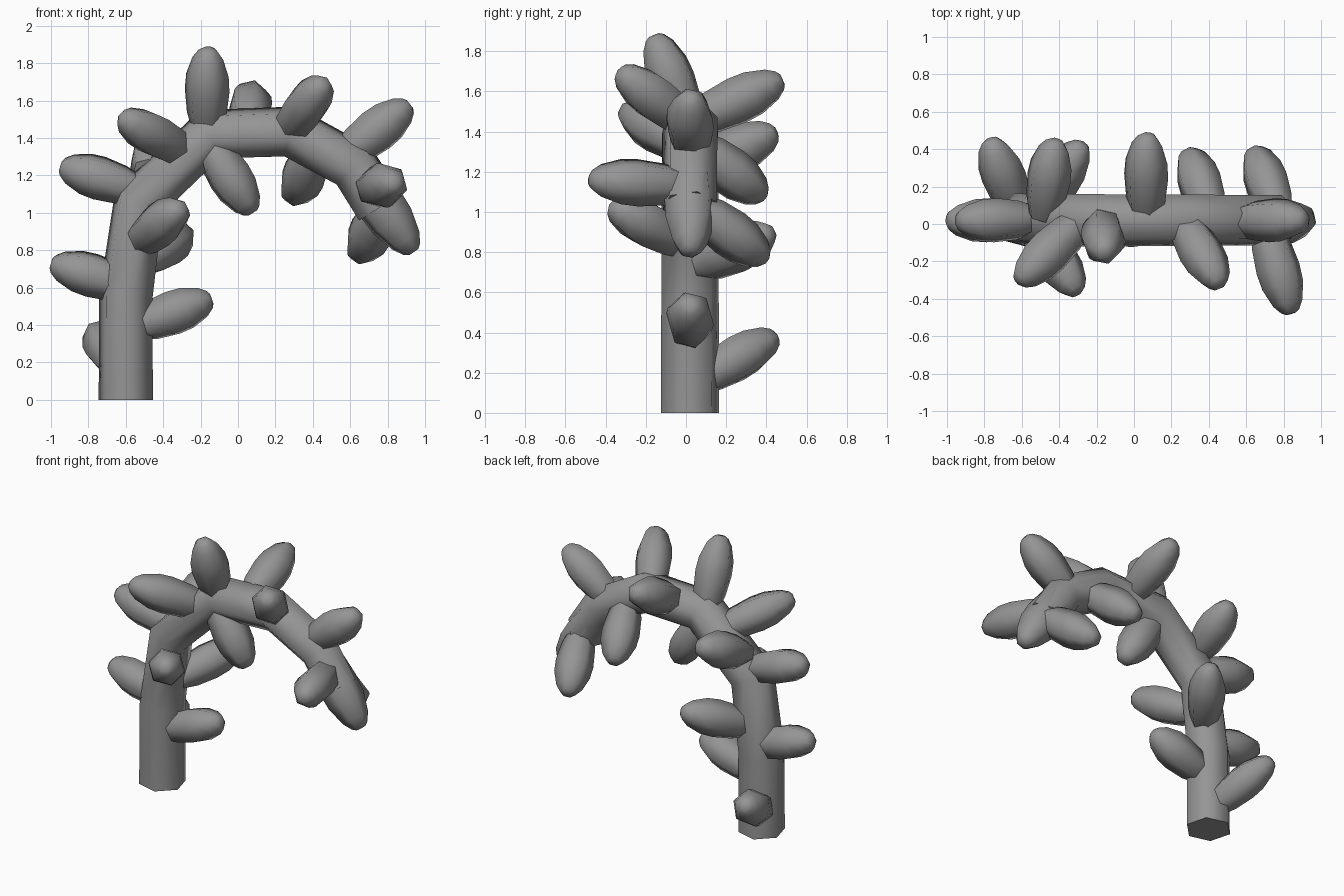
import bpy, bmesh, math
from mathutils import Vector, Matrix

if "Cube" in bpy.data.objects:
    bpy.data.objects.remove(bpy.data.objects["Cube"])

grey = bpy.data.materials.new("plain_grey")
grey.use_nodes = True
grey.diffuse_color = (0.3, 0.3, 0.3, 1)
grey.node_tree.nodes["Principled BSDF"].inputs["Base Color"].default_value = (0.3, 0.3, 0.3, 1)

SIDES = 6


def loft(name, rings, angle):
    """Skin a list of point rings, cap both ends and smooth the sides."""
    bm = bmesh.new()
    loops = [[bm.verts.new(p) for p in ring] for ring in rings]
    for a, b in zip(loops, loops[1:]):
        for i in range(SIDES):
            j = (i + 1) % SIDES
            bm.faces.new((a[i], a[j], b[j], b[i]))
    bm.faces.new(loops[0][::-1])
    bm.faces.new(loops[-1])
    bmesh.ops.recalc_face_normals(bm, faces=bm.faces[:])
    mesh = bpy.data.meshes.new(name)
    bm.to_mesh(mesh)
    bm.free()
    mesh.materials.append(grey)
    obj = bpy.data.objects.new(name, mesh)
    bpy.context.collection.objects.link(obj)
    bpy.ops.object.select_all(action='DESELECT')
    obj.select_set(True)
    bpy.context.view_layer.objects.active = obj
    bpy.ops.object.shade_smooth_by_angle(angle=math.radians(angle))
    return obj


def circle(radius, height=0.0, phase=math.pi / 4):
    step = math.tau / SIDES
    return [Vector((radius * math.cos(phase + i * step),
                    radius * math.sin(phase + i * step), height)) for i in range(SIDES)]


# Arching stem: a six-sided tube mitred at each bend in the xz plane
path = [(-.6, 0), (-.6, .55), (-.53, 1.06), (-.15, 1.42), (.28, 1.435), (.62, 1.25), (.76, 1.03)]
points = [Vector((x, .02, z)) for x, z in path]
rings = []
for i, p in enumerate(points):
    before = (p - points[max(i - 1, 0)]).normalized()
    after = (points[min(i + 1, len(points) - 1)] - p).normalized()
    tangent = (before + after).normalized()
    turn = Matrix.Rotation(math.atan2(tangent.x, tangent.z), 3, 'Y')
    rings.append([p + turn @ v for v in circle(.15 - .002 * i)])
loft("stem", rings, 65)

# Plump leaf: narrow base, wide middle, blunt rounded tip
PROFILE = [(0, .075), (.22, .108), (.5, .122), (.68, .116), (.88, .084), (.97, .052), (1, .028)]


def leaf(name, base, tip, scale=1.0):
    base, tip = Vector(base), Vector(tip)
    axis = tip - base
    turn = axis.to_track_quat('Z', 'Y')
    rings = [[base + turn @ v for v in circle(r * scale, t * axis.length)] for t, r in PROFILE]
    loft(name, rings, 65)


leaves = [
    ((-.62, .05, .16), (-.77, .45, .38)),
    ((-.56, .02, .6), (-1, .02, .73)),
    ((-.56, .02, .39), (-.14, .02, .54)),
    ((-.53, .02, 1.12), (-.95, .02, 1.25)),
    ((-.28, .02, 1.32), (-.62, -.31, 1.51)),
    ((-.54, -.01, .84), (-.3, -.37, 1.03)),
    ((-.53, .05, .73), (-.27, .43, .9)),
    ((-.17, .02, 1.43), (-.16, -.16, 1.88)),
    ((-.17, .0, 1.39), (.08, -.01, 1.0)),
    ((.06, .03, 1.45), (.07, .48, 1.66)),
    ((.26, .02, 1.43), (.46, -.33, 1.7)),
    ((.42, .04, 1.34), (.29, .39, 1.07)),
    ((.56, .02, 1.3), (.92, .02, 1.58)),
    ((.7, .0, 1.13), (.84, -.48, 1.16)),
    ((.78, .04, 1.03), (.64, .4, .76)),
    ((-.49, .04, 1.22), (-.42, .45, 1.4)),
]
for number, (base, tip) in enumerate(leaves, 1):
    leaf(f"leaf_{number:02d}", base, tip)

# Larger leaf closing the drooping end of the stem
leaf("end_leaf", (.58, .02, 1.31), (.94, .02, .79), 1.08)
